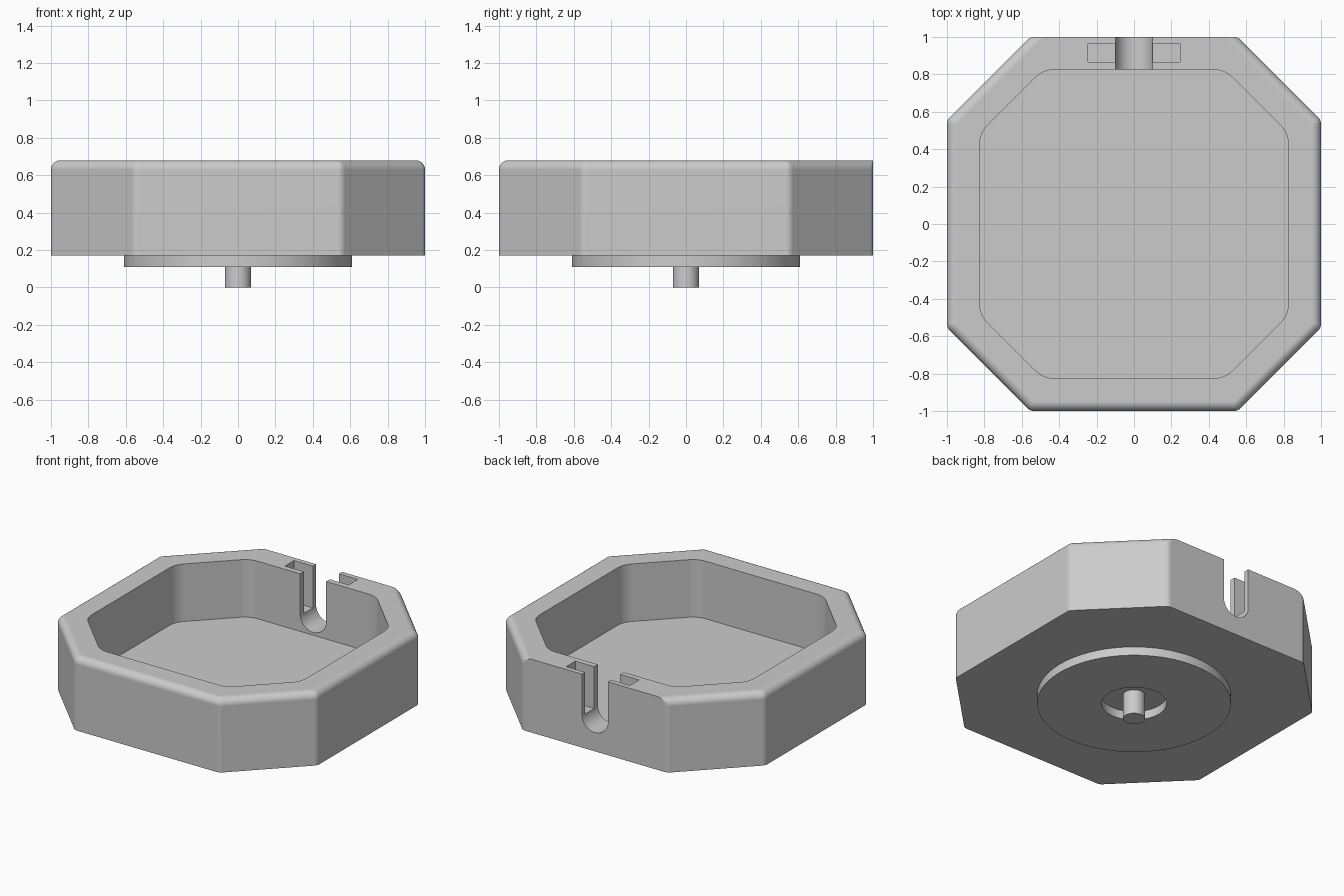
import bpy, bmesh, math
from mathutils import Vector

default = bpy.data.objects.get("Cube")
if default:
    bpy.data.objects.remove(default, do_unlink=True)

TOP, BASE = 0.68, 0.17
EDGE_R = 0.05


def loft(name, loops, ring=False):
    """Skin a stack of equal-length loops; cap the ends or close into a ring."""
    bm = bmesh.new()
    rows = [[bm.verts.new(p) for p in loop] for loop in loops]
    pairs = list(zip(rows, rows[1:]))
    if ring:
        pairs.append((rows[-1], rows[0]))
    else:
        bm.faces.new(rows[0][::-1])
        bm.faces.new(rows[-1])
    for a, b in pairs:
        n = len(a)
        for i in range(n):
            j = (i + 1) % n
            bm.faces.new((a[i], a[j], b[j], b[i]))
    bmesh.ops.recalc_face_normals(bm, faces=bm.faces)
    mesh = bpy.data.meshes.new(name)
    bm.to_mesh(mesh)
    bm.free()
    obj = bpy.data.objects.new(name, mesh)
    bpy.context.collection.objects.link(obj)
    return obj


def octagon(z, half, diag, back, radius, steps=6):
    """Chamfered square with rounded corners: |x|+|y| is limited to diag."""
    right = [(diag - half, -half), (half, half - diag),
             (half, diag - half), (diag - back, back)]
    right = [Vector(p) for p in right]
    pts = right + [Vector((-p.x, p.y)) for p in reversed(right)]
    loop = []
    for i, p in enumerate(pts):
        u = (pts[i - 1] - p).normalized()
        v = (pts[(i + 1) % len(pts)] - p).normalized()
        half_angle = u.angle(v) / 2
        centre = p + (u + v).normalized() * radius / math.sin(half_angle)
        start = p + u * radius / math.tan(half_angle) - centre
        a0 = math.atan2(start.y, start.x)
        sweep = math.pi - 2 * half_angle
        for k in range(steps + 1):
            a = a0 + sweep * k / steps
            loop.append((centre.x + radius * math.cos(a),
                         centre.y + radius * math.sin(a), z))
    return loop


def circle(z, radius, n=96):
    return [(radius * math.cos(math.tau * i / n),
             radius * math.sin(math.tau * i / n), z) for i in range(n)]


def box(name, lo, hi):
    return loft(name, [[(lo[0], lo[1], z), (hi[0], lo[1], z),
                        (hi[0], hi[1], z), (lo[0], hi[1], z)]
                       for z in (lo[2], hi[2])])


def cut(target, cutter):
    mod = target.modifiers.new("cut", 'BOOLEAN')
    mod.operation = 'DIFFERENCE'
    mod.solver = 'EXACT'
    mod.object = cutter
    bpy.context.view_layer.objects.active = target
    bpy.ops.object.modifier_apply(modifier=mod.name)
    bpy.data.objects.remove(cutter, do_unlink=True)


# Octagonal body: rounded top rim everywhere except the flat back
layers = [octagon(BASE, 1, 1.555, 1, EDGE_R)]
for i in range(7):
    t = math.radians(90 * i / 6)
    inset = EDGE_R * (1 - math.cos(t))
    layers.append(octagon(TOP - EDGE_R + EDGE_R * math.sin(t), 1 - inset,
                          1.555 - inset * math.sqrt(2), 1,
                          EDGE_R - inset * 0.96))
body = loft("tray_body", layers)

# Tray cavity
cut(body, loft("cavity_cutter", [octagon(z, 0.825, 1.31, 0.825, 0.14)
                                 for z in (0.28, 0.9)]))

# Round-bottomed notch through the back wall
arc = [(0.1 * math.cos(a), 0.4 + 0.1 * math.sin(a))
       for a in (math.pi + math.pi * k / 24 for k in range(25))]
notch = arc + [(0.1, 0.9), (-0.1, 0.9)]
cut(body, loft("notch_cutter", [[(x, y, z) for x, z in notch]
                                for y in (0.7, 1.1)]))

# Side pockets opening into the notch
for side in (-1, 1):
    xs = sorted((side * 0.09, side * 0.245))
    cut(body, box("pocket_cutter", (xs[0], 0.865, 0.39), (xs[1], 0.965, 0.9)))

# Raised ring and centre pin underneath
ring = loft("base_ring", [circle(0.11, 0.61), circle(BASE + 0.005, 0.61),
                          circle(BASE + 0.005, 0.205), circle(0.11, 0.205)],
            ring=True)
pin = loft("centre_pin", [circle(0, 0.07, 48), circle(BASE + 0.01, 0.07, 48)])

# Smooth curved areas, keep hard edges
for obj in (body, ring, pin):
    bpy.ops.object.select_all(action='DESELECT')
    obj.select_set(True)
    bpy.context.view_layer.objects.active = obj
    bpy.ops.object.shade_smooth_by_angle(angle=math.radians(30))
    weighted = obj.modifiers.new("weighted_normals", 'WEIGHTED_NORMAL')
    weighted.keep_sharp = True
